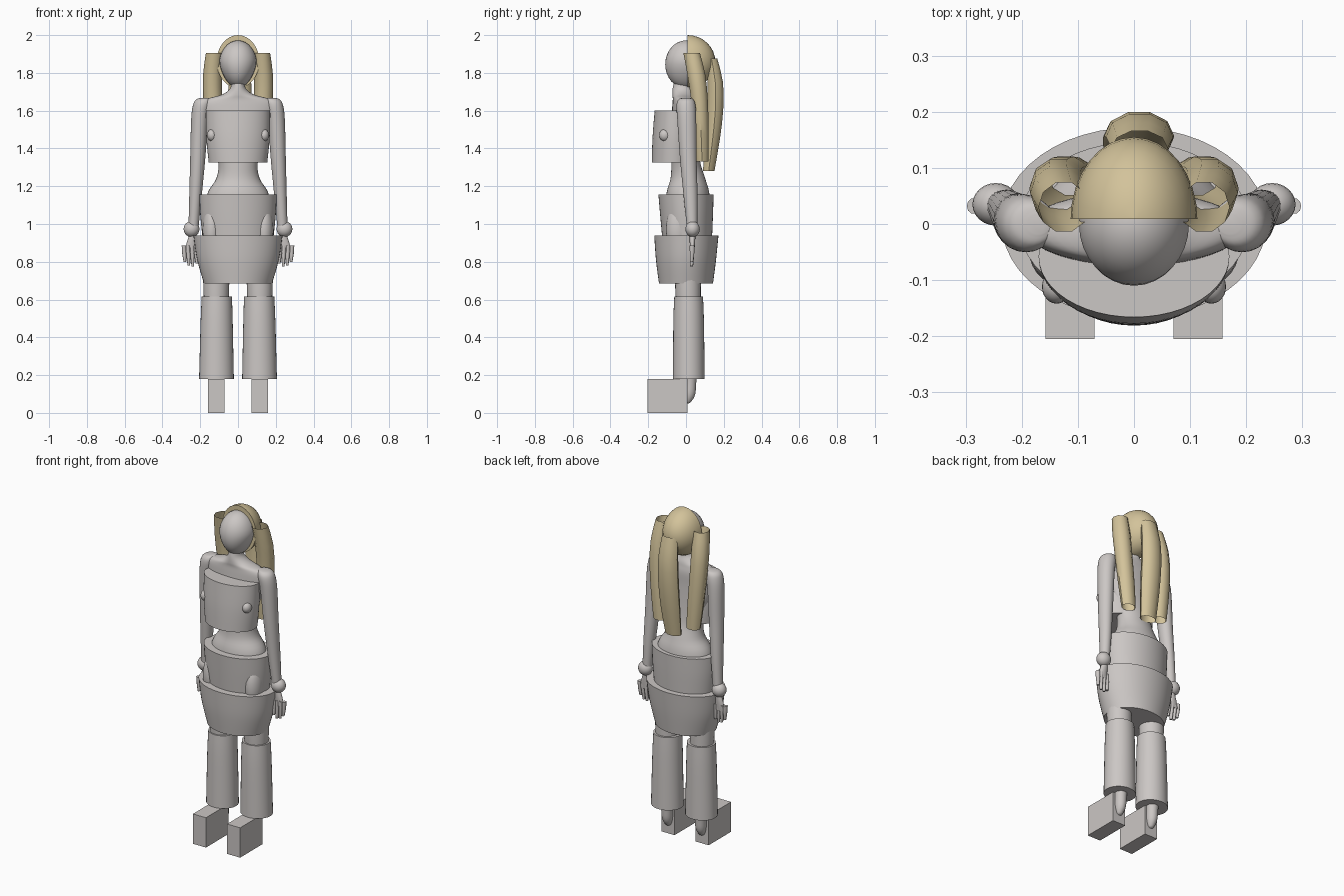
import bpy, bmesh, math
from mathutils import Matrix, Vector


def material(name, color):
    m = bpy.data.materials.new(name)
    m.diffuse_color = (*color, 1)
    return m


PALE = material("pale_grey", (0.60, 0.57, 0.555))
BLOND = material("sandy_blond", (0.65, 0.545, 0.325))


def finish(name, bm, mat):
    bmesh.ops.recalc_face_normals(bm, faces=bm.faces[:])
    me = bpy.data.meshes.new(name)
    bm.to_mesh(me)
    bm.free()
    me.materials.append(mat)
    ob = bpy.data.objects.new(name, me)
    bpy.context.collection.objects.link(ob)
    return ob


def spline(keys, steps):
    """Catmull-Rom interpolation through the key rings."""
    out = []
    for i in range(len(keys) - 1):
        quad = [keys[max(i - 1, 0)], keys[i], keys[i + 1], keys[min(i + 2, len(keys) - 1)]]
        for k in range(steps):
            t = k / steps
            out.append([0.5 * (2 * b + (c - a) * t + (2 * a - 5 * b + 4 * c - d) * t * t
                               + (3 * b - a - 3 * c + d) * t ** 3) for a, b, c, d in zip(*quad)])
    return out + [keys[-1]]


def loft(name, keys, mat=PALE, seg=32, steps=5, cap=True, side=1):
    """Stack of elliptical rings: (x, y, z, rx, ry)."""
    bm = bmesh.new()
    rings = []
    for x, y, z, rx, ry in spline(keys, steps):
        rings.append([bm.verts.new((side * (x + rx * math.cos(a)), y + ry * math.sin(a), z))
                      for a in (2 * math.pi * j / seg for j in range(seg))])
    for r0, r1 in zip(rings, rings[1:]):
        for j in range(seg):
            k = (j + 1) % seg
            bm.faces.new((r0[j], r0[k], r1[k], r1[j]))
    if cap:
        bm.faces.new(rings[0])
        bm.faces.new(rings[-1])
    return finish(name, bm, mat)


def ball_bm(center, radii, seg=32):
    bm = bmesh.new()
    bmesh.ops.create_uvsphere(bm, u_segments=seg, v_segments=seg // 2, radius=1,
                              matrix=Matrix.Translation(center) @ Matrix.Diagonal((*radii, 1)))
    return bm


def ball(name, center, radii, seg=24):
    return finish(name, ball_bm(center, radii, seg), PALE)


# Head, tapering to the chin
bm = ball_bm((0, 0, 1.845), (0.1, 0.11, 0.127))
for v in bm.verts:
    drop = max(0, 1.865 - v.co.z)
    v.co.x *= 1 - 1.7 * drop
finish("head", bm, PALE)

# Hair cap: rear half of an egg, cut flat behind the face
bm = ball_bm((0, 0.008, 1.86), (0.113, 0.147, 0.14))
cut = bmesh.ops.bisect_plane(bm, geom=bm.verts[:] + bm.edges[:] + bm.faces[:],
                             plane_co=(0, 0.009, 0), plane_no=(0, -1, 0), clear_outer=True)
bmesh.ops.holes_fill(bm, edges=[e for e in bm.edges if e.is_boundary])
finish("hair_cap", bm, BLOND)

# Body from neck to hips
loft("torso", [
    (0, -0.015, 1.77, 0.036, 0.045), (0, -0.02, 1.72, 0.04, 0.05),
    (0, -0.014, 1.685, 0.085, 0.058), (0, -0.01, 1.66, 0.17, 0.06),
    (0, -0.008, 1.62, 0.195, 0.065), (0, -0.01, 1.54, 0.175, 0.068),
    (0, -0.005, 1.42, 0.13, 0.07), (0, 0.0, 1.32, 0.104, 0.077),
    (0, 0.01, 1.24, 0.115, 0.092), (0, 0.01, 1.15, 0.165, 0.115),
    (0, 0.01, 0.98, 0.175, 0.12)], seg=40)

# Garments: wide rigid bands
loft("chest_band", [(0, -0.058, 1.60, 0.17, 0.108), (0, -0.062, 1.46, 0.168, 0.115),
                    (0, -0.064, 1.325, 0.155, 0.117)], seg=48)
loft("waist_band", [(0, 0, 1.155, 0.205, 0.146), (0, 0.003, 1.05, 0.2, 0.14),
                    (0, 0.006, 0.93, 0.188, 0.132)], seg=48)
loft("skirt", [(0, 0.002, 0.94, 0.236, 0.17), (0, 0, 0.81, 0.216, 0.159),
               (0, 0, 0.685, 0.18, 0.143)], seg=48)

# Long middle hair lock
loft("back_lock", [(0.01, 0.135, 1.875, 0.05, 0.032), (0.01, 0.155, 1.75, 0.06, 0.043),
                   (0.008, 0.155, 1.6, 0.063, 0.044), (0.005, 0.14, 1.44, 0.06, 0.04),
                   (0.0, 0.12, 1.28, 0.05, 0.032)], BLOND, seg=10, steps=2, cap=False)

for s, tag in ((-1, "left"), (1, "right")):
    # Side hair locks
    loft("side_lock_" + tag, [(0.125, 0.03, 1.905, 0.045, 0.046), (0.135, 0.055, 1.79, 0.05, 0.05),
                              (0.134, 0.072, 1.65, 0.05, 0.046), (0.122, 0.08, 1.48, 0.048, 0.042),
                              (0.11, 0.085, 1.33, 0.042, 0.035)],
         BLOND, seg=10, steps=2, cap=False, side=s)

    # Arm
    loft("arm_" + tag, [(0.17, 0, 1.668, 0.02, 0.018), (0.18, 0, 1.66, 0.04, 0.038),
                        (0.19, 0, 1.63, 0.048, 0.05), (0.203, 0.004, 1.55, 0.045, 0.05),
                        (0.213, 0.012, 1.35, 0.04, 0.044), (0.225, 0.024, 1.15, 0.033, 0.037),
                        (0.235, 0.032, 0.99, 0.027, 0.028)], seg=24, side=s)
    ball("wrist_" + tag, (s * 0.246, 0.035, 0.973), (0.042, 0.038, 0.042))

    # Hand: palm and splayed fingers
    loft("palm_" + tag, [(0.237, 0.034, 0.95, 0.018, 0.016), (0.247, 0.034, 0.90, 0.025, 0.014),
                         (0.253, 0.034, 0.85, 0.03, 0.01)], seg=16, side=s)
    for i, tip in enumerate((0.80, 0.78, 0.775, 0.79)):
        x = 0.286 - 0.021 * i
        loft(f"finger_{tag}_{i + 1}", [(x, 0.032, 0.885, 0.012, 0.014),
                                       (x - 0.002, 0.032, 0.84, 0.011, 0.012),
                                       (x - 0.005, 0.03, tip, 0.007, 0.008)],
             seg=10, steps=2, side=s)

    # Small chest button and hip pad showing through the bands
    ball("chest_button_" + tag, (s * 0.138, -0.112, 1.47), (0.026, 0.03, 0.032))
    ball("hip_pad_" + tag, (s * 0.138, -0.042, 0.97), (0.05, 0.064, 0.13))

    # Leg with rounded heel, leg sleeve and block shoe
    loft("leg_" + tag, [(0.115, 0.01, 0.75, 0.07, 0.07), (0.115, 0.012, 0.6, 0.066, 0.066),
                        (0.114, 0.02, 0.35, 0.05, 0.055), (0.112, 0.022, 0.18, 0.034, 0.034),
                        (0.112, 0.015, 0.10, 0.03, 0.034), (0.112, 0.008, 0.06, 0.018, 0.02),
                        (0.112, 0.005, 0.05, 0.006, 0.008)], seg=24, side=s)
    loft("leg_sleeve_" + tag, [(0.112, 0.014, 0.615, 0.08, 0.076), (0.113, 0.014, 0.48, 0.085, 0.081),
                               (0.114, 0.015, 0.18, 0.092, 0.084)], seg=32, side=s)
    bm = bmesh.new()
    bmesh.ops.create_cube(bm, size=1, matrix=Matrix.Translation((s * 0.114, -0.098, 0.09))
                          @ Matrix.Diagonal((0.087, 0.214, 0.18, 1)))
    finish("shoe_" + tag, bm, PALE)

# Smooth shading that keeps rims crisp
for ob in bpy.context.scene.objects:
    ob.select_set(True)
    bpy.context.view_layer.objects.active = ob
bpy.ops.object.shade_smooth_by_angle(angle=math.radians(40))
